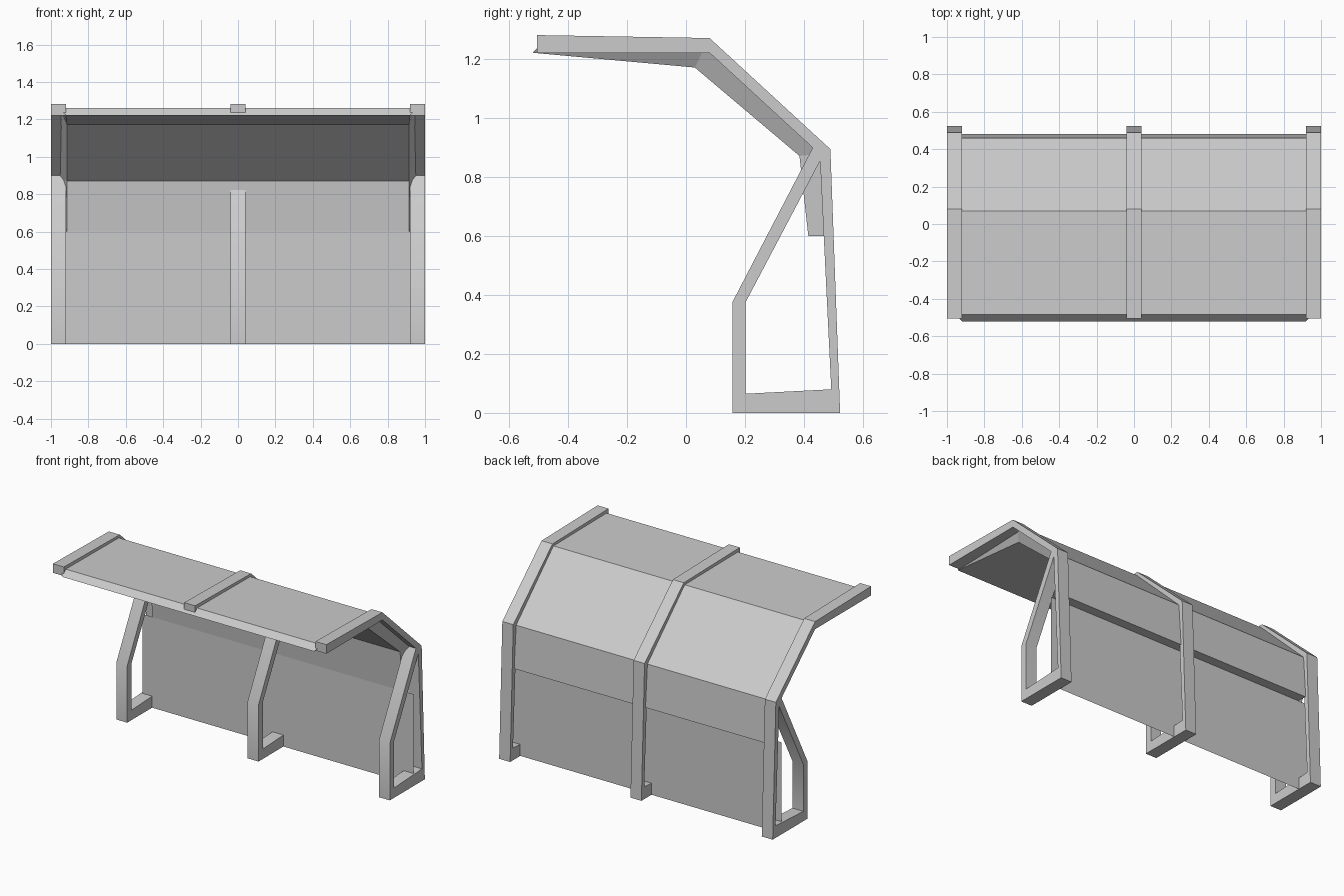
import bpy
import bmesh
import math

if "Cube" in bpy.data.objects:
    bpy.data.objects.remove(bpy.data.objects["Cube"], do_unlink=True)

# Single flat material
COLOUR = (0.6, 0.6, 0.6, 1.0)
grey = bpy.data.materials.new("light_grey")
grey.use_nodes = True
grey.diffuse_color = COLOUR
grey.node_tree.nodes["Principled BSDF"].inputs["Base Color"].default_value = COLOUR


def add_object(name, bm):
    mesh = bpy.data.meshes.new(name)
    bm.to_mesh(mesh)
    bm.free()
    mesh.materials.append(grey)
    obj = bpy.data.objects.new(name, mesh)
    bpy.context.collection.objects.link(obj)
    return obj


def extrude_profile(name, points, faces, x_centre, half_widths):
    """Extrude side-on (y, z) polygons along x, with a half width per point."""
    bm = bmesh.new()
    verts = [bm.verts.new((x_centre - w, y, z))
             for (y, z), w in zip(points, half_widths)]
    flat = [bm.faces.new([verts[i] for i in face]) for face in faces]
    # keep_orig leaves the first cap in place so that the solid is closed
    result = bmesh.ops.extrude_face_region(bm, geom=flat, use_keep_orig=True)
    for item in result["geom"]:
        if isinstance(item, bmesh.types.BMVert):
            item.co.x = 2 * x_centre - item.co.x
    bmesh.ops.recalc_face_normals(bm, faces=bm.faces)
    return add_object(name, bm)


# Support frame: bent roof rib, rear post, foot and slanted front strut
rib = [(-0.505, 1.282), (0.08, 1.272), (0.49, 0.895),
       (0.43, 0.90), (0.08, 1.222), (-0.505, 1.222)]
foot = [(0.523, 0), (0.157, 0), (0.157, 0.375)]
opening = [(0.455, 0.855), (0.493, 0.08), (0.202, 0.065), (0.202, 0.375)]
frame_points = rib + foot + opening
frame_faces = [
    (0, 1, 4, 5),      # roof rib
    (1, 2, 3, 4),      # sloping rib
    (2, 9, 3),         # knee
    (2, 6, 10, 9),     # rear post
    (6, 7, 11, 10),    # foot
    (7, 8, 12, 11),    # front upright
    (8, 3, 9, 12),     # front strut
]
for name, x in (("right_frame", -0.96), ("middle_frame", 0), ("left_frame", 0.96)):
    frame = extrude_profile(name, frame_points, frame_faces, x,
                            [0.04] * len(frame_points))
    frame.data.shade_smooth()
    frame.data.set_sharp_from_angle(angle=math.radians(30))

# Thick canopy shell: roof, back slope and upper back wall, ends bevelled below
canopy = [(-0.52, 1.222), (-0.485, 1.26), (0.07, 1.255), (0.46, 0.88),
          (0.48, 0.60), (0.415, 0.60), (0.385, 0.872), (0.03, 1.172)]
canopy_widths = [0.92, 0.955, 0.955, 0.955, 0.92, 0.915, 0.915, 0.915]
canopy_faces = [(0, 1, 2, 7), (2, 3, 6, 7), (3, 4, 5, 6)]
extrude_profile("canopy_shell", canopy, canopy_faces, 0, canopy_widths)

# Lower back wall: one upright sheet running through the frame openings
sheet = bmesh.new()
corners = [(-0.99, 0), (0.99, 0), (0.99, 0.60), (-0.99, 0.60)]
sheet.faces.new([sheet.verts.new((x, 0.417, z)) for x, z in corners])
add_object("lower_back_wall", sheet)
